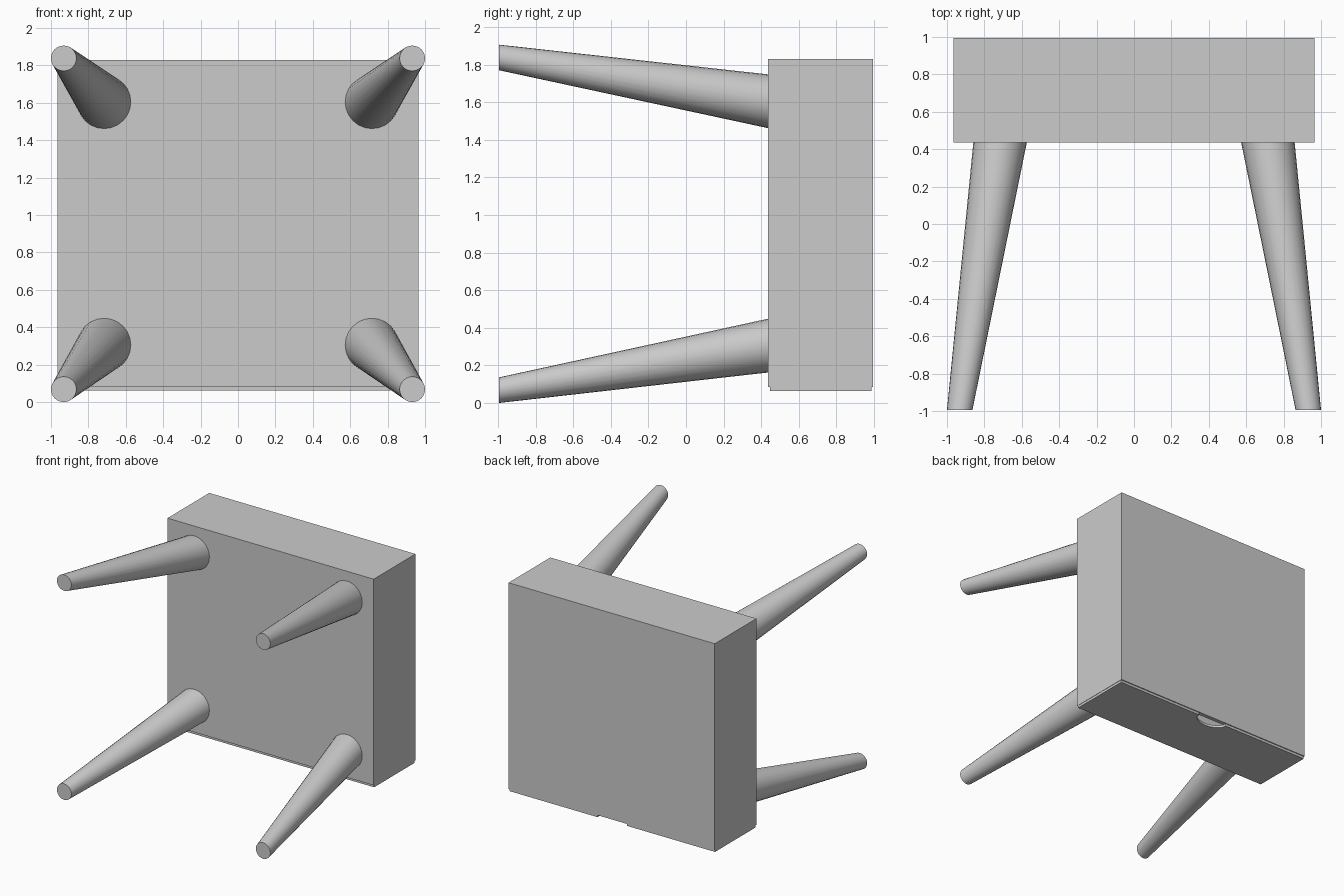
import bpy, bmesh, math

if "Cube" in bpy.data.objects:
    bpy.data.objects.remove(bpy.data.objects["Cube"])

# Table lying on its drawer side: top faces +y, legs run towards -y
X, Y0, Y1 = 0.966, 0.436, 0.995
Z_PANEL, Z0, Z1 = 0.063, 0.084, 1.83
WALL = 0.035


def make(name, bm):
    bmesh.ops.recalc_face_normals(bm, faces=bm.faces)
    mesh = bpy.data.meshes.new(name)
    bm.to_mesh(mesh)
    bm.free()
    obj = bpy.data.objects.new(name, mesh)
    bpy.context.collection.objects.link(obj)
    return obj


def open_box(name, lo, hi, wall, open_dir):
    """Thick-walled box without the wall facing open_dir (+y or -z)."""
    bm = bmesh.new()
    bmesh.ops.create_cube(bm, size=1)
    for v in bm.verts:
        v.co = [lo[i] + (v.co[i] + 0.5) * (hi[i] - lo[i]) for i in range(3)]
    bm.normal_update()
    bmesh.ops.delete(bm, geom=[f for f in bm.faces
                               if sum(a * b for a, b in zip(f.normal, open_dir)) > 0.9],
                     context='FACES')
    obj = make(name, bm)
    # keep the outer skin in place and thicken inwards
    for p in obj.data.polygons:
        centre = [(lo[i] + hi[i]) / 2 for i in range(3)]
        if sum(p.normal[i] * (p.center[i] - centre[i]) for i in range(3)) < 0:
            p.flip()
    mod = obj.modifiers.new("walls", 'SOLIDIFY')
    mod.thickness = wall
    mod.offset = -1
    mod.use_even_offset = True
    return obj


# Cabinet shell, open on the drawer side
open_box("cabinet", (-X, Y0, Z0), (X, Y1, Z1), WALL, (0, 0, -1))

# Drawer tray inside the shell, open towards the table top
open_box("drawer_tray", (-X + 0.05, Y0 + 0.05, Z0), (X - 0.05, Y1 - 0.14, Z1 - 0.1),
         0.02, (0, 1, 0))

# Drawer front with a half-round finger notch
px, py0, py1, r = X - 0.003, Y0 + 0.01, Y1 - 0.008, 0.14
outline = [(-px, py1), (-px, py0), (px, py0), (px, py1)]
outline += [(r * math.cos(a), py1 - 0.7 * r * math.sin(a))
            for a in (math.pi * i / 16 for i in range(17))]
bm = bmesh.new()
face = bm.faces.new([bm.verts.new((x, y, Z_PANEL)) for x, y in outline])
ext = bmesh.ops.extrude_face_region(bm, geom=[face], use_keep_orig=True)
for v in ext['geom']:
    if isinstance(v, bmesh.types.BMVert):
        v.co.z = Z0
make("drawer_front", bm)


# Splayed tapered legs
def leg(name, sx, top_z, foot_z, n=24):
    bm = bmesh.new()
    rings = []
    for cx, y, cz, rad in ((sx * 0.716, Y0, top_z, 0.143),
                           (sx * 0.932, -0.995, foot_z, 0.068)):
        rings.append([bm.verts.new((cx + rad * math.cos(2 * math.pi * i / n), y,
                                    cz + rad * math.sin(2 * math.pi * i / n)))
                      for i in range(n)])
    for i in range(n):
        j = (i + 1) % n
        bm.faces.new((rings[0][i], rings[0][j], rings[1][j], rings[1][i]))
    for ring in rings:
        bm.faces.new(ring)
    obj = make(name, bm)
    bpy.ops.object.select_all(action='DESELECT')
    obj.select_set(True)
    bpy.context.view_layer.objects.active = obj
    bpy.ops.object.shade_smooth_by_angle(angle=math.radians(35))


for side, sx in (("left", -1), ("right", 1)):
    leg(f"front_leg_{side}", sx, 0.305, 0.068)
    leg(f"rear_leg_{side}", sx, 1.605, 1.838)
